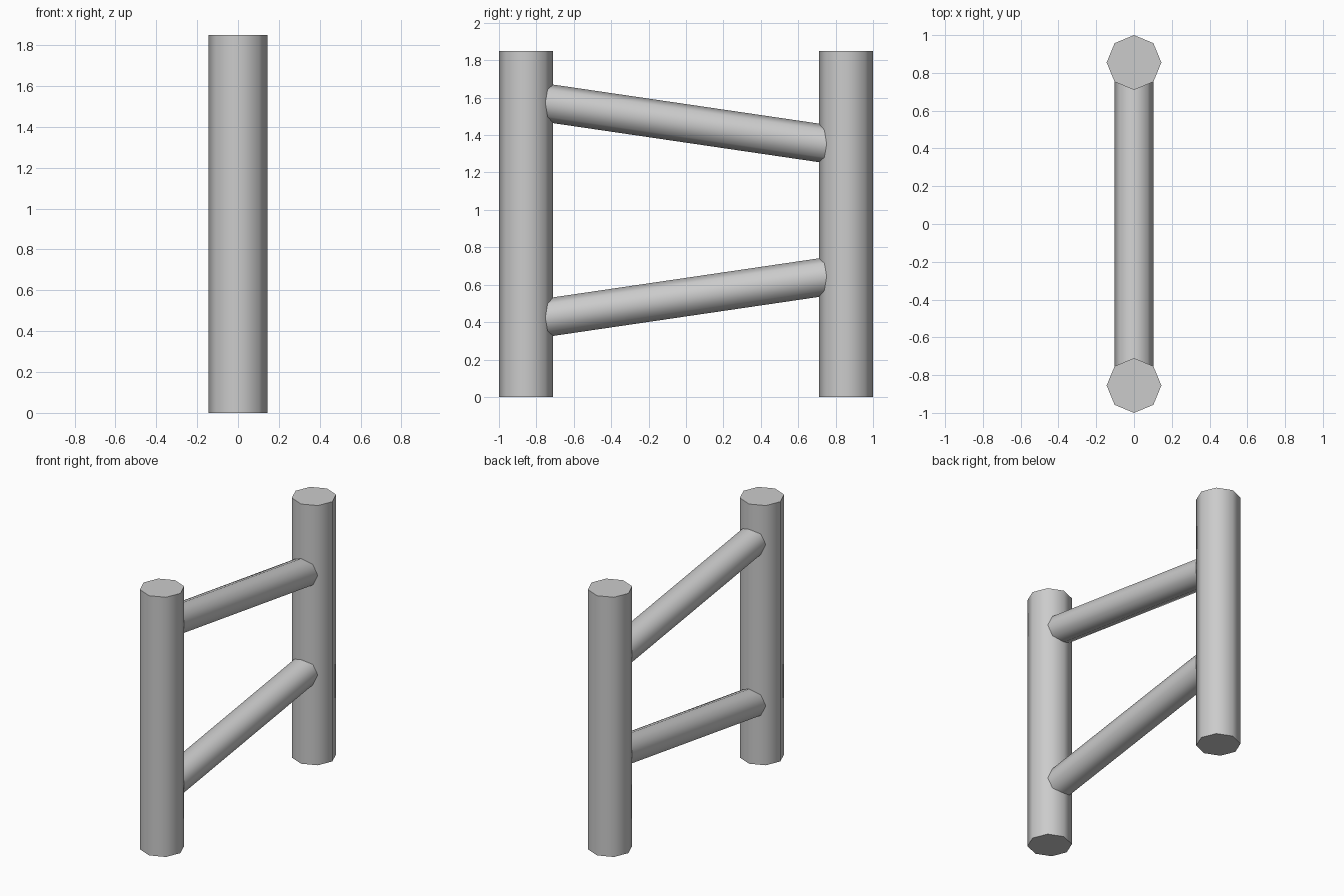
import bpy
from math import radians
from mathutils import Vector

cube = bpy.data.objects.get("Cube")
if cube:
    bpy.data.objects.remove(cube, do_unlink=True)

SIDES = 8
HEIGHT = 1.85
POST_Y = 0.855

grey = bpy.data.materials.new("plain grey")
grey.use_nodes = True
colour = (0.6, 0.6, 0.6, 1)
grey.diffuse_color = colour
grey.node_tree.nodes["Principled BSDF"].inputs["Base Color"].default_value = colour


def pole(name, start, end, radius):
    """Eight-sided pole between two points, smooth around with crisp ends."""
    start, end = Vector(start), Vector(end)
    axis = end - start
    bpy.ops.mesh.primitive_cylinder_add(
        vertices=SIDES, radius=radius, depth=axis.length,
        location=(start + end) / 2,
        rotation=Vector((0, 0, 1)).rotation_difference(axis).to_euler())
    obj = bpy.context.object
    obj.name = name
    obj.data.materials.append(grey)
    bpy.ops.object.shade_smooth_by_angle(angle=radians(60))


# Upright posts
for name, y in (("front_post", -POST_Y), ("back_post", POST_Y)):
    pole(name, (0, y, 0), (0, y, HEIGHT), 0.145)

# Sloping rails, ending inside the posts
for name, front_z, back_z in (("upper_rail", 1.588, 1.337), ("lower_rail", 0.408, 0.659)):
    pole(name, (0, -POST_Y, front_z), (0, POST_Y, back_z), 0.102)
